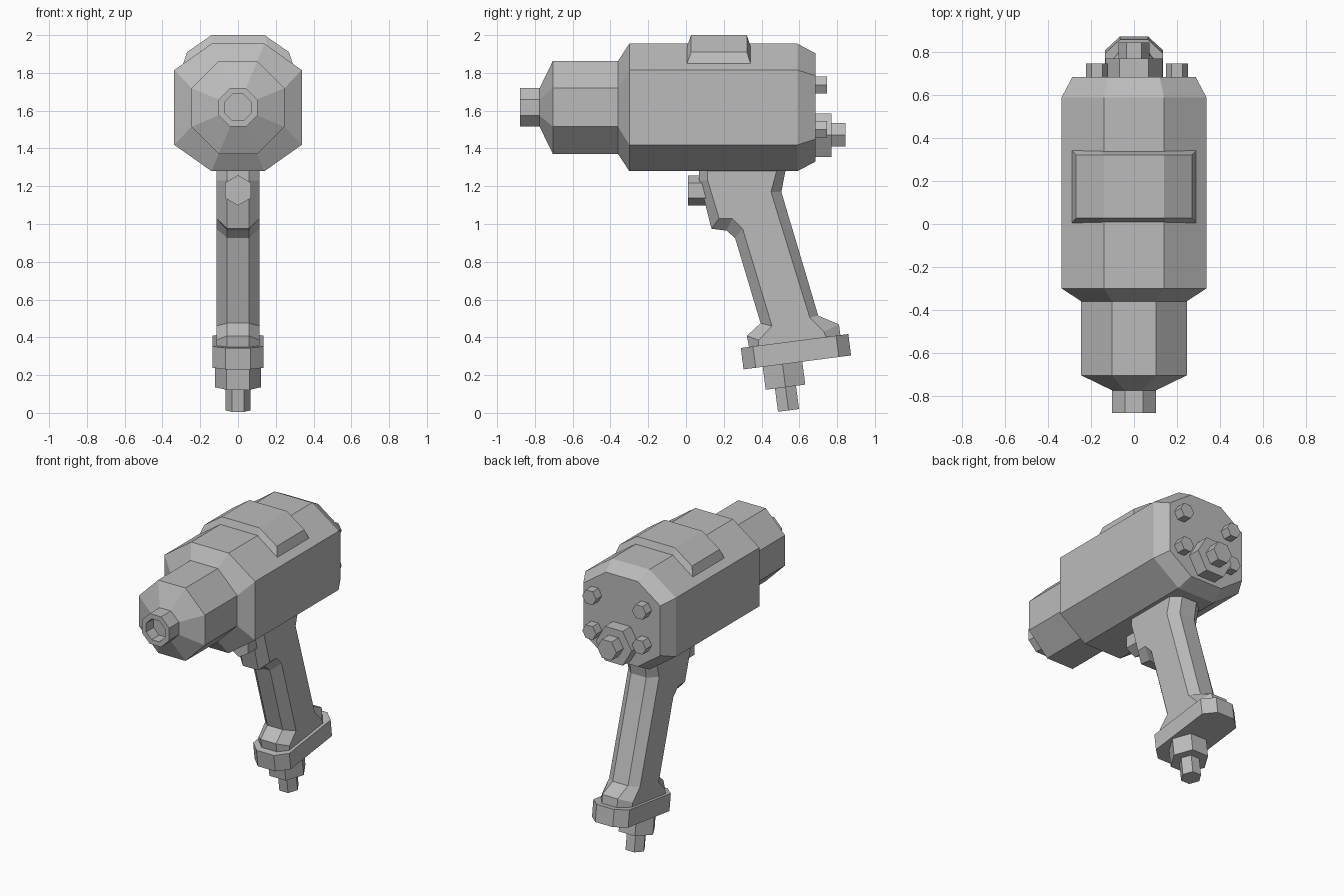
import bpy, bmesh, math
from mathutils import Matrix

cube = bpy.data.objects.get("Cube")
if cube:
    bpy.data.objects.remove(cube, do_unlink=True)

# One plain grey metal
grey = bpy.data.materials.new("grey metal")
grey.use_nodes = True
colour = (0.5, 0.5, 0.5, 1)
grey.diffuse_color = colour
grey.node_tree.nodes["Principled BSDF"].inputs["Base Color"].default_value = colour

AXIS_Z = 1.617                      # height of the barrel axis
TILT = Matrix.Rotation(math.radians(7.4), 4, 'X')


def finish(name, bm):
    bmesh.ops.recalc_face_normals(bm, faces=bm.faces)
    mesh = bpy.data.meshes.new(name)
    bm.to_mesh(mesh)
    bm.free()
    mesh.materials.append(grey)
    obj = bpy.data.objects.new(name, mesh)
    bpy.context.scene.collection.objects.link(obj)
    return obj


def loft(name, sections):
    """Skin a list of equal-length point rings and cap both ends."""
    bm = bmesh.new()
    rings = [[bm.verts.new(p) for p in ring] for ring in sections]
    n = len(rings[0])
    for a, b in zip(rings, rings[1:]):
        for i in range(n):
            j = (i + 1) % n
            bm.faces.new((a[i], a[j], b[j], b[i]))
    bm.faces.new(rings[0])
    bm.faces.new(rings[-1])
    return finish(name, bm)


def octagon(y, side, flat, shoulder):
    """Eight-sided ring around the barrel axis."""
    quarter = [(flat, side), (side, shoulder)]
    right = quarter + [(x, -z) for x, z in reversed(quarter)]
    ring = right + [(-x, -z) for x, z in right]
    return [(x, y, AXIS_Z + z) for x, z in ring]


def regular(y, r):
    k = r * math.tan(math.pi / 8)
    return octagon(y, r, k, k)


def hex_y(name, x, z, r, y0, y1, turn=0):
    """Hexagonal prism lying along y."""
    angles = [turn + i * math.pi / 3 for i in range(6)]
    return loft(name, [[(x + r * math.cos(a), y, z + r * math.sin(a)) for a in angles]
                       for y in (y0, y1)])


def tilted(name, outline, centre, z0, z1):
    """Extrude an xy outline between two heights, tilted with the grip base."""
    place = Matrix.Translation(centre) @ TILT
    obj = loft(name, [[(x, y, z) for x, y in outline] for z in (z0, z1)])
    obj.data.transform(place)
    return obj


# Motor housing: tapered octagonal barrel
loft("motor_housing", [
    regular(-0.36, 0.246),
    octagon(-0.30, 0.3375, 0.14, 0.198),
    octagon(0.59, 0.3375, 0.14, 0.198),
    octagon(0.685, 0.287, 0.119, 0.168)])

# Nose and hollow drive socket in one skin
loft("nose", [regular(-0.35, 0.246), regular(-0.705, 0.246), regular(-0.775, 0.102)])
loft("drive_socket", [regular(-0.76, 0.102), regular(-0.88, 0.102),
                      regular(-0.88, 0.07), regular(-0.80, 0.07)])

# Raised pad on top of the housing
bm = bmesh.new()
for y0, y1, profile in ((0.005, 0.342, ((0.29, 1.848), (0.155, 1.94))),
                        (0.027, 0.322, ((0.27, 1.91), (0.14, 2.0)))):
    for y in (y0, y1):
        for x, z in profile:
            for s in (-1, 1):
                bm.verts.new((s * x, y, z))
bmesh.ops.convex_hull(bm, input=bm.verts)
bmesh.ops.dissolve_limit(bm, angle_limit=0.03, verts=bm.verts, edges=bm.edges)
finish("top_pad", bm)

# Rear cover bolts and the selector knob
for x, side in ((-0.172, "right"), (0.2, "left")):
    for z, level in ((1.735, "upper"), (1.5, "lower")):
        hex_y(f"{level}_{side}_bolt", x, z, 0.052, 0.67, 0.747)
hex_y("selector_base", 0, 1.47, 0.133, 0.67, 0.77)
hex_y("selector_knob", 0, 1.472, 0.072, 0.76, 0.845)

# Trigger
hex_y("trigger", 0, 1.178, 0.08, 0.01, 0.15, math.pi / 6)

# Grip: front edge, front side, back side, back edge as (y, z) down the handle
grip = [
    ((0.07, 1.30), (0.115, 1.30), (0.485, 1.30), (0.53, 1.30)),
    ((0.07, 1.23), (0.115, 1.23), (0.45, 1.17), (0.505, 1.17)),
    ((0.135, 0.975), (0.175, 1.03), (0.493, 1.03), (0.546, 1.03)),
    ((0.215, 0.965), (0.245, 1.03), (0.499, 1.01), (0.552, 1.01)),
    ((0.26, 0.925), (0.30, 0.975), (0.510, 0.975), (0.563, 0.975)),
    ((0.395, 0.475), (0.455, 0.46), (0.655, 0.505), (0.70, 0.515)),
    ((0.322, 0.408), (0.385, 0.385), (0.73, 0.43), (0.81, 0.468)),
    ((0.337, 0.33), (0.385, 0.33), (0.75, 0.38), (0.82, 0.39))]
widths = (0.057, 0.115, 0.115, 0.057)
loft("grip", [[(w, y, z) for w, (y, z) in zip(widths, row)] +
              [(-w, y, z) for w, (y, z) in reversed(list(zip(widths, row)))]
              for row in grip])

# Base plate with clipped corners
corner = [(0.135, 0.222), (0.065, 0.287)]
half = corner + [(-x, y) for x, y in reversed(corner)]
tilted("base_plate", half + [(-x, -y) for x, y in half], (0, 0.582, 0.324), -0.057, 0.057)

# Air inlet: collar and stem
hexagon = [(math.cos(i * math.pi / 3), math.sin(i * math.pi / 3)) for i in range(6)]
for name, r, z0, z1 in (("inlet_collar", 0.122, -0.13, 0.02), ("inlet_stem", 0.065, -0.254, -0.11)):
    tilted(name, [(r * x, r * y) for x, y in hexagon], (0, 0.51, 0.265), z0, z1)
